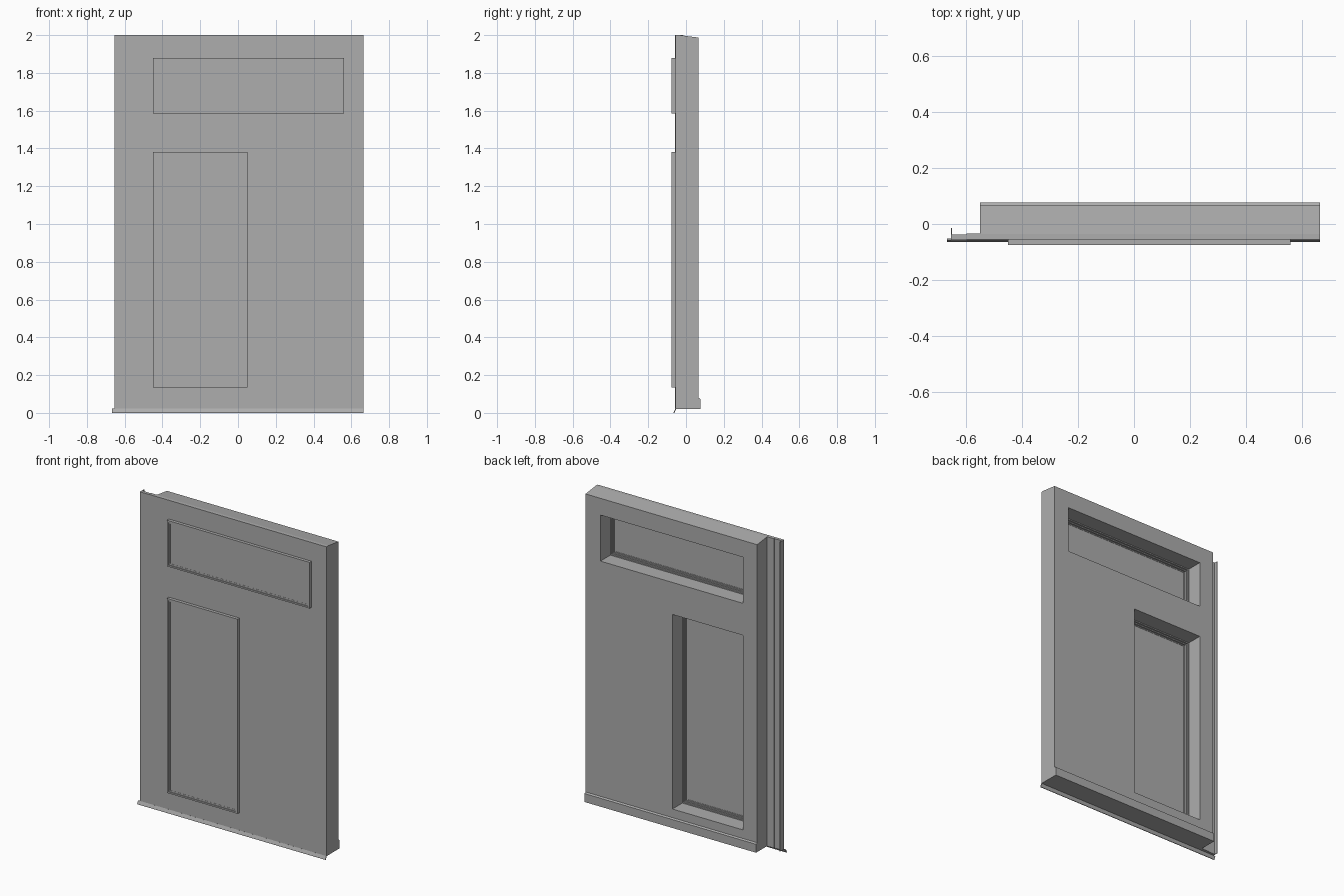
import bpy
import bmesh

default = bpy.data.objects.get("Cube")
if default:
    bpy.data.objects.remove(default, do_unlink=True)

grey = bpy.data.materials.new("plain grey")
grey.use_nodes = True
colour = (0.42, 0.42, 0.42, 1)
grey.diffuse_color = colour
grey.node_tree.nodes["Principled BSDF"].inputs["Base Color"].default_value = colour

FRONT, BACK = -0.056, 0.066
LEDGE = -0.034          # back of the side flange and window frames
BOTTOM, TOP = 0.02, 2.0
CORE_X, RIGHT_X = -0.55, 0.665


def finish(name, bm):
    bmesh.ops.recalc_face_normals(bm, faces=bm.faces)
    mesh = bpy.data.meshes.new(name)
    bm.to_mesh(mesh)
    bm.free()
    mesh.materials.append(grey)
    obj = bpy.data.objects.new(name, mesh)
    bpy.context.collection.objects.link(obj)
    return obj


def loft(name, rings, closed=False):
    """Bridge rings of points; cap the ends unless the loop closes."""
    bm = bmesh.new()
    loops = [[bm.verts.new(p) for p in ring] for ring in rings]
    pairs = list(zip(loops, loops[1:]))
    if closed:
        pairs.append((loops[-1], loops[0]))
    else:
        bm.faces.new(loops[0])
        bm.faces.new(loops[-1])
    n = len(loops[0])
    for a, b in pairs:
        for i in range(n):
            j = (i + 1) % n
            bm.faces.new((a[i], a[j], b[j], b[i]))
    return finish(name, bm)


def extrude_x(name, profile, x0, x1):
    return loft(name, [[(x, y, z) for y, z in profile] for x in (x0, x1)])


def box(name, x0, x1, y0, y1, z0, z1):
    return extrude_x(name, [(y0, z0), (y1, z0), (y1, z1), (y0, z1)], x0, x1)


def rect_ring(rect, inset, y):
    x0, x1, z0, z1 = rect
    a, b, c, d = x0 + inset, x1 - inset, z0 + inset, z1 - inset
    return [(a, y, c), (b, y, c), (b, y, d), (a, y, d)]


# Main slab with a slightly sloped top
core = extrude_x("door_slab", [(FRONT, BOTTOM), (FRONT, TOP), (-0.035, TOP),
                               (BACK, 1.987), (BACK, BOTTOM)], CORE_X, RIGHT_X)

# Window openings, stepped frames and panes
windows = {"upper_window": (-0.45, 0.56, 1.585, 1.88),
           "lower_window": (-0.45, 0.05, 0.135, 1.38)}
frame_profile = [(0, LEDGE), (0, -0.076), (0.01, -0.076), (0.01, -0.071),
                 (0.02, -0.071), (0.02, -0.056), (0.014, -0.056),
                 (0.014, -0.045), (0.007, -0.045), (0.007, LEDGE)]
for name, rect in windows.items():
    x0, x1, z0, z1 = rect
    cutter = box(name + "_cutter", x0, x1, -0.2, 0.2, z0, z1)
    cutter.hide_render = True
    mod = core.modifiers.new(name, "BOOLEAN")
    mod.object = cutter
    mod.solver = "EXACT"
    bpy.context.view_layer.objects.active = core
    bpy.ops.object.modifier_apply(modifier=mod.name)
    bpy.data.objects.remove(cutter, do_unlink=True)
    loft(name + "_frame", [rect_ring(rect, i, y) for i, y in frame_profile], closed=True)
    box(name + "_pane", x0 + 0.015, x1 - 0.015, -0.07, -0.058, z0 + 0.015, z1 - 0.015)

# Overlapping flange with a thin edge strip and upturned lip
box("side_flange", -0.6, CORE_X, FRONT, LEDGE, BOTTOM, TOP)
box("edge_strip", -0.655, -0.6, FRONT - 0.001, LEDGE - 0.003, BOTTOM, TOP)
box("edge_lip", -0.655, -0.651, LEDGE - 0.003, -0.015, BOTTOM, TOP)

# Kick rail along the back of the foot
extrude_x("kick_rail", [(BACK, BOTTOM), (0.077, BOTTOM), (0.077, 0.074), (BACK, 0.08)],
          CORE_X, RIGHT_X)

# Sloped drip edge along the front of the foot
extrude_x("drip_edge", [(-0.052, 0.02), (-0.057, 0.022), (-0.065, 0.004),
                        (-0.065, 0), (-0.061, 0)], -0.668, RIGHT_X)
